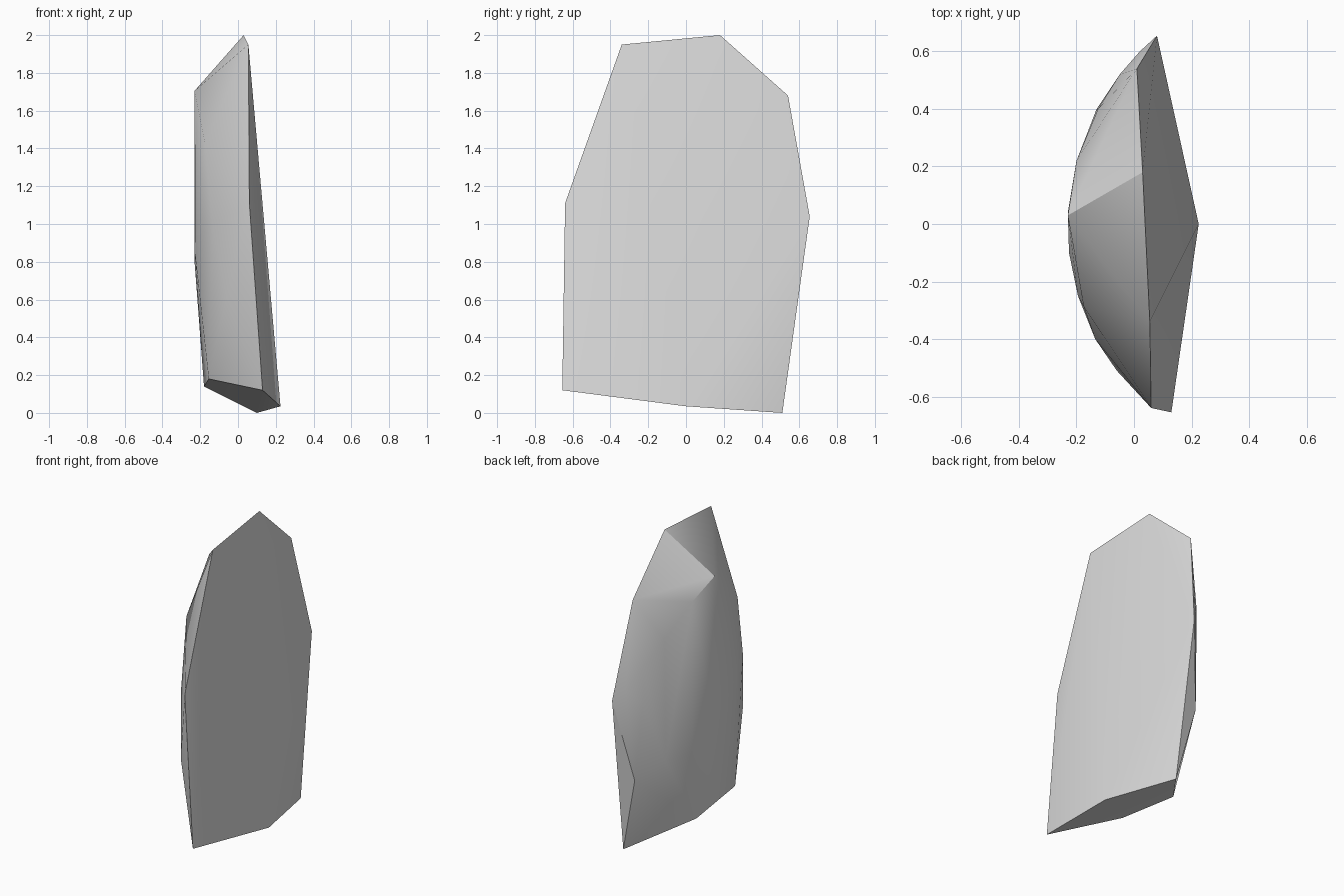
import bpy
import bmesh
import math

# Remove the default cube
default_cube = bpy.data.objects.get("Cube")
if default_cube is not None:
    bpy.data.objects.remove(default_cube, do_unlink=True)


def flat_material(name, colour):
    material = bpy.data.materials.new(name)
    material.use_nodes = True
    material.diffuse_color = colour
    shader = material.node_tree.nodes["Principled BSDF"]
    shader.inputs["Base Color"].default_value = colour
    shader.inputs["Roughness"].default_value = 0.8
    return material


def hull_object(name, points, material):
    """Wrap a tight convex shell around the given corner points."""
    mesh = bpy.data.meshes.new(name)
    bm = bmesh.new()
    for point in points:
        bm.verts.new(point)
    result = bmesh.ops.convex_hull(bm, input=list(bm.verts))
    loose = [v for v in bm.verts if not v.link_faces]
    bmesh.ops.delete(bm, geom=loose, context="VERTS")
    bmesh.ops.recalc_face_normals(bm, faces=list(bm.faces))
    bm.to_mesh(mesh)
    bm.free()
    mesh.materials.append(material)
    shard = bpy.data.objects.new(name, mesh)
    bpy.context.collection.objects.link(shard)
    return shard


# Rim of the broad, nearly flat cleaved side
cleaved_rim = [
    (0.055, -0.34, 1.95),
    (0.03, 0.18, 2),
    (0.01, 0.54, 1.68),
    (0.08, 0.655, 1.04),
    (0.1, 0.51, 0),
    (0.225, 0, 0.035),
    (0.13, -0.655, 0.12),
    (0.06, -0.64, 1.11),
]

# Upper edge of the rounded side, running from one rim to the other
rounded_top = [
    (-0.06, -0.51, 0.61),
    (-0.135, -0.4, 1),
    (-0.175, -0.287, 1.43),
    (-0.23, 0.03, 1.705),
    (-0.2, 0.22, 1.6),
    (-0.125, 0.4, 1.4),
    (-0.05, 0.52, 1.24),
    (0.02, 0.6, 1.1),
]

# Lower edge of the rounded side
rounded_bottom = [
    (-0.195, -0.25, 0.95),
    (-0.226, -0.1, 0.83),
    (-0.23, 0.04, 0.8),
    (-0.2, 0.22, 0.6),
    (-0.13, 0.4, 0.6),
    (-0.05, 0.52, 1.01),
    (-0.015, 0.555, 0.5),
]

# Broken underside corners
underside = [(-0.155, -0.29, 0.18), (-0.18, 0.15, 0.14)]

stone_grey = flat_material("stone grey", (0.72, 0.72, 0.72, 1))
shard = hull_object(
    "stone_shard",
    cleaved_rim + rounded_top + rounded_bottom + underside,
    stone_grey,
)

# Soft facets with crisp broken edges
bpy.ops.object.select_all(action="DESELECT")
shard.select_set(True)
bpy.context.view_layer.objects.active = shard
bpy.ops.object.shade_smooth_by_angle(angle=math.radians(30))
